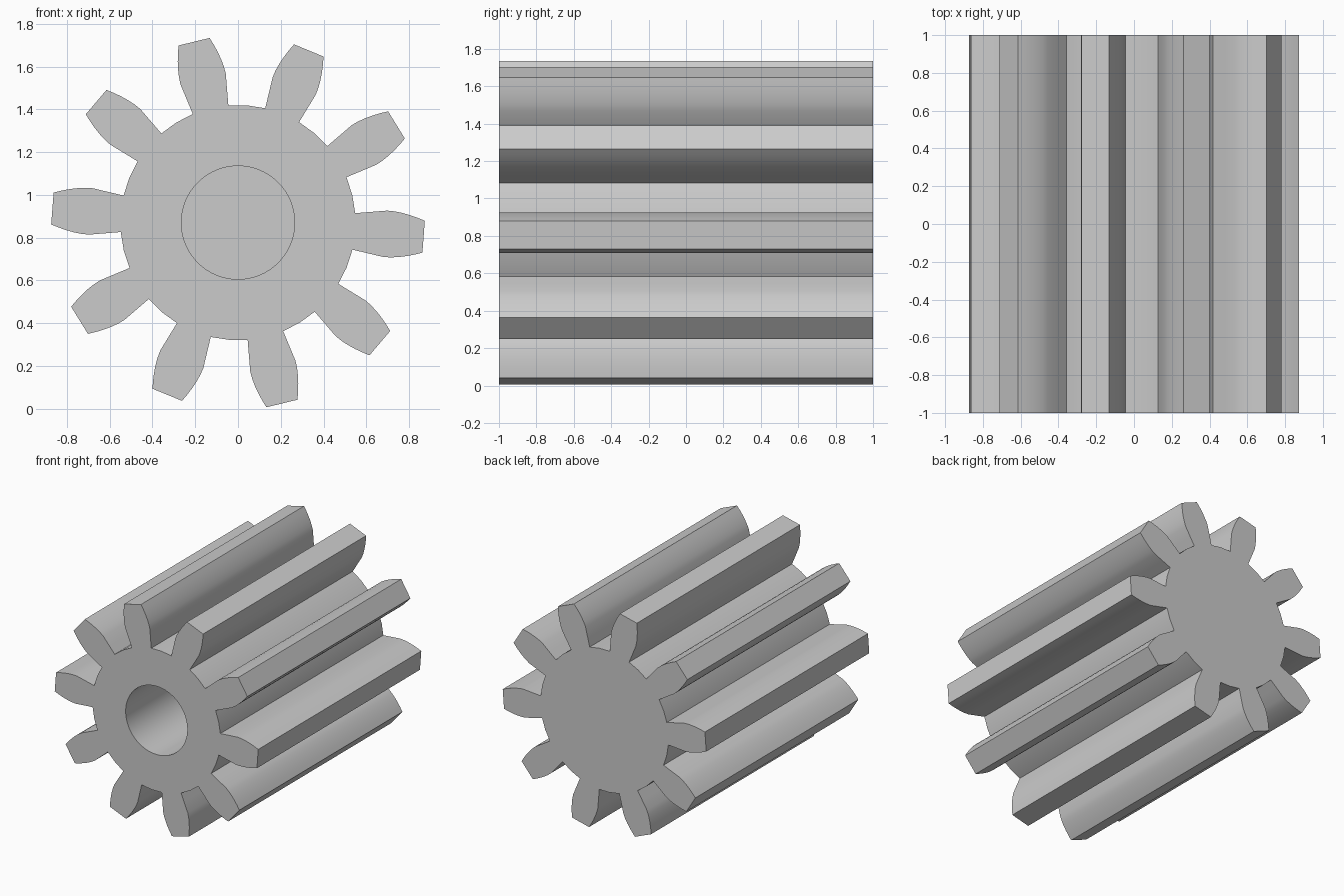
import bpy, bmesh
from math import sin, cos, radians, pi

if "Cube" in bpy.data.objects:
    bpy.data.objects.remove(bpy.data.objects["Cube"], do_unlink=True)

TEETH, CENTER_Z, HALF_LENGTH = 10, 0.87, 1.0
ROOT_R, FLANK_R, TIP_R = 0.55, 0.70, 0.874
BASE_HALF, TIP_HALF = 8.95, 4.9      # tooth half widths in degrees
PHASE = -4.35                        # direction of the first tooth
BORE_R, BORE_DEPTH, BORE_SIDES = 0.265, 1.5, 64


def polar(radius, degrees):
    a = radians(degrees)
    return radius * cos(a), CENTER_Z + radius * sin(a)


# One flank as (radius, half angle): radial below, curving in to the tip
flank = [(ROOT_R, BASE_HALF), (0.62, BASE_HALF)]
STEPS = 5
for i in range(STEPS + 1):
    t = i / STEPS
    flank.append((FLANK_R + (TIP_R - FLANK_R) * t,
                  BASE_HALF - (BASE_HALF - TIP_HALF) * t ** 1.3))

# Whole gear outline
outline = []
for k in range(TEETH):
    mid = PHASE + k * 360 / TEETH
    outline += [polar(r, mid - h) for r, h in flank]
    outline += [polar(r, mid + h) for r, h in reversed(flank)]
    outline.append(polar(ROOT_R, mid + 180 / TEETH))

bore = [polar(BORE_R, i * 360 / BORE_SIDES) for i in range(BORE_SIDES)]

bm = bmesh.new()


def ring(points, y):
    return [bm.verts.new((x, y, z)) for x, z in points]


def walls(a, b):
    for i in range(len(a)):
        j = (i + 1) % len(a)
        bm.faces.new((a[i], a[j], b[j], b[i]))


# Toothed outside and solid back end
front, back = ring(outline, -HALF_LENGTH), ring(outline, HALF_LENGTH)
walls(front, back)
bm.faces.new(back)

# Blind bore in the front end
mouth, floor = ring(bore, -HALF_LENGTH), ring(bore, BORE_DEPTH - HALF_LENGTH)
walls(mouth, floor)
bm.faces.new(floor)

# Front end face around the bore
rim = [e for e in bm.edges if e.is_boundary]
bmesh.ops.triangle_fill(bm, use_beauty=True, use_dissolve=False,
                        edges=rim, normal=(0, -1, 0))
bmesh.ops.recalc_face_normals(bm, faces=bm.faces[:])

mesh = bpy.data.meshes.new("pinion_gear")
bm.to_mesh(mesh)
bm.free()
gear = bpy.data.objects.new("pinion_gear", mesh)
bpy.context.collection.objects.link(gear)

# Plain grey
grey = bpy.data.materials.new("light_grey")
grey.use_nodes = True
color = (0.6, 0.6, 0.6, 1)
grey.diffuse_color = color
grey.node_tree.nodes["Principled BSDF"].inputs["Base Color"].default_value = color
mesh.materials.append(grey)

# Smooth flanks and bore, sharp ends and tooth corners
bpy.ops.object.select_all(action="DESELECT")
gear.select_set(True)
bpy.context.view_layer.objects.active = gear
bpy.ops.object.shade_smooth_by_angle(angle=pi / 6)
